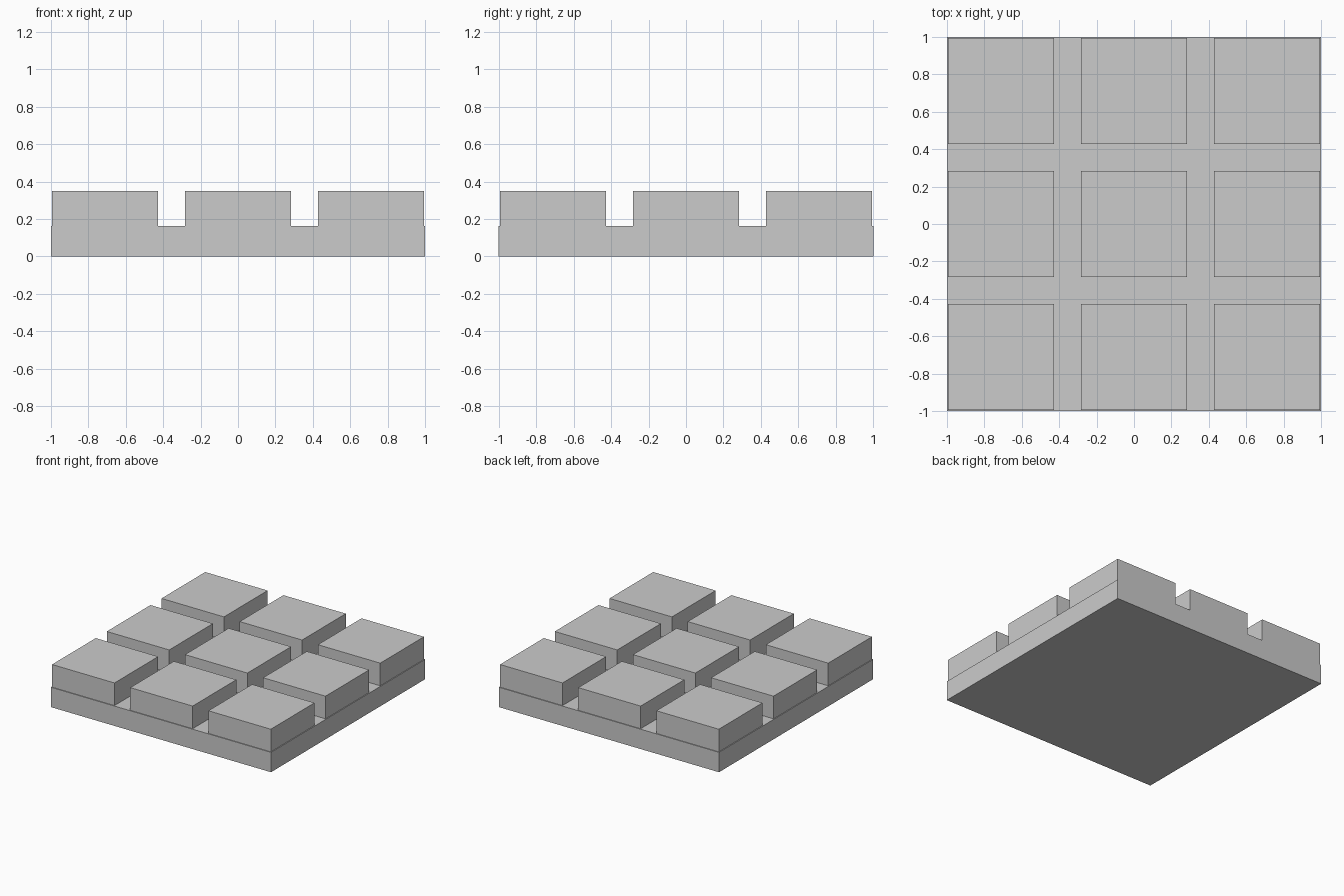
import bpy

if "Cube" in bpy.data.objects:
    bpy.data.objects.remove(bpy.data.objects["Cube"])


def box(name, centre, size):
    bpy.ops.mesh.primitive_cube_add(size=1, location=centre)
    obj = bpy.context.object
    obj.name = name
    obj.scale = size
    bpy.ops.object.transform_apply(location=False, rotation=False, scale=True)
    return obj


BASE_H = 0.163   # slab thickness
TOP = 0.349      # overall height
PITCH = 0.71     # spacing between block centres
BLOCK = 0.567    # block width

# Square base slab
box("base_slab", (0, 0, BASE_H / 2), (2, 2, BASE_H))

# Three by three grid of raised blocks
for row in (-1, 0, 1):
    for col in (-1, 0, 1):
        box(f"block_{row + 2}_{col + 2}",
            (col * PITCH, row * PITCH, (BASE_H + TOP) / 2),
            (BLOCK, BLOCK, TOP - BASE_H))
